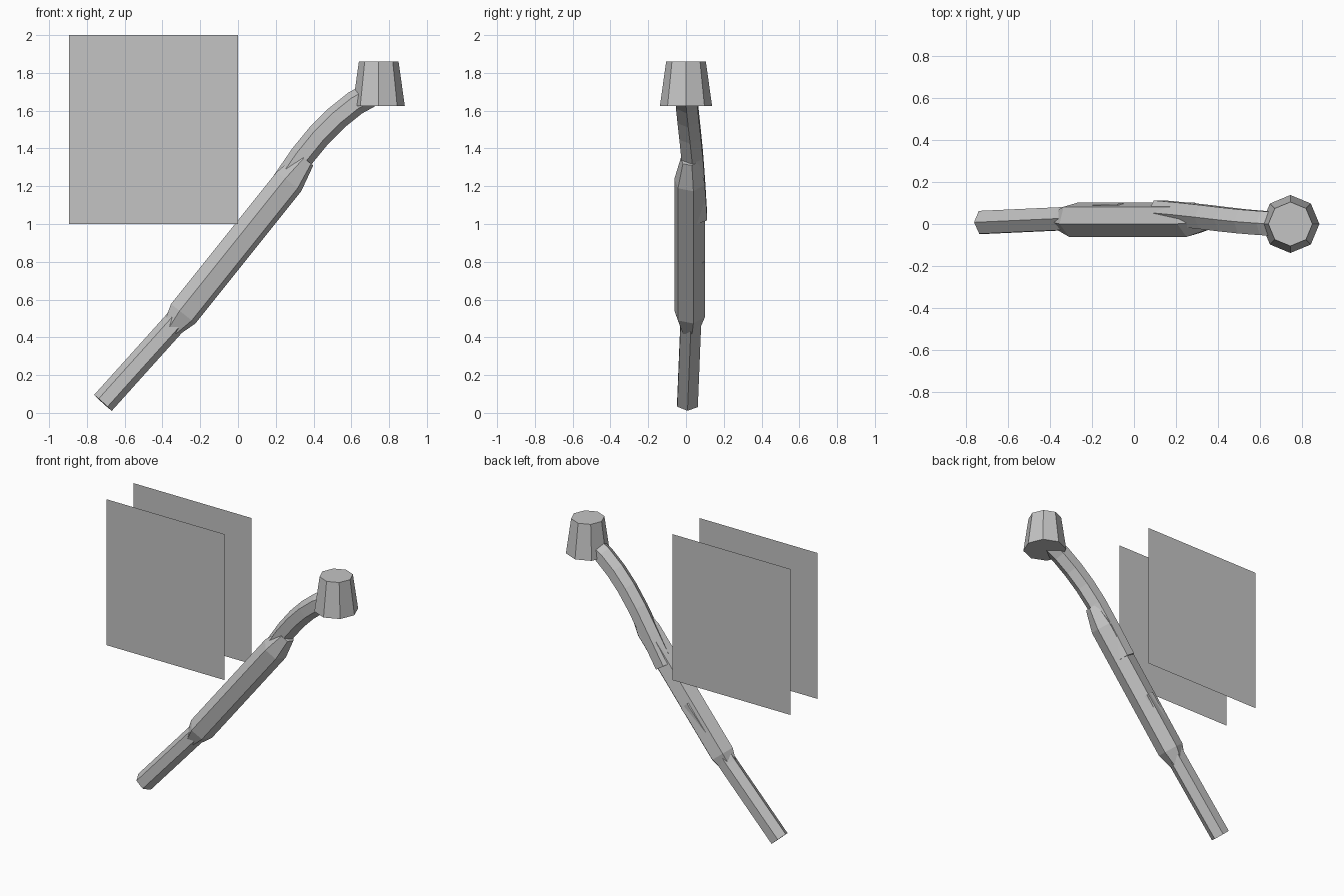
import bpy, bmesh
from math import cos, sin, radians, pi
from mathutils import Vector

cube = bpy.data.objects.get("Cube")
if cube:
    bpy.data.objects.remove(cube, do_unlink=True)

# One plain grey for everything
grey = bpy.data.materials.new("plain_grey")
grey.use_nodes = True
colour = (0.55, 0.55, 0.55, 1)
grey.diffuse_color = colour
grey.node_tree.nodes["Principled BSDF"].inputs["Base Color"].default_value = colour


def finish(bm, name):
    mesh = bpy.data.meshes.new(name)
    bm.to_mesh(mesh)
    bm.free()
    mesh.materials.append(grey)
    obj = bpy.data.objects.new(name, mesh)
    bpy.context.scene.collection.objects.link(obj)
    return obj


def hex_tube(name, path, radii, roll):
    """Six-sided closed tube swept along a path of points."""
    pts = [Vector(p) for p in path]
    bm = bmesh.new()
    rings = []
    for i, (p, r) in enumerate(zip(pts, radii)):
        tangent = (pts[min(i + 1, len(pts) - 1)] - pts[max(i - 1, 0)]).normalized()
        up = tangent.cross(Vector((0, 1, 0))).normalized()
        side = up.cross(tangent)
        angles = [radians(roll + 60 * k) for k in range(6)]
        rings.append([bm.verts.new(p + r * (cos(a) * side + sin(a) * up)) for a in angles])
    for a, b in zip(rings, rings[1:]):
        for k in range(6):
            n = (k + 1) % 6
            bm.faces.new((a[k], a[n], b[n], b[k]))
    bm.faces.new(rings[0])
    bm.faces.new(rings[-1])
    bmesh.ops.recalc_face_normals(bm, faces=bm.faces)
    return finish(bm, name)


# Straight lower tube
hex_tube("lower_tube", [(-0.715, 0.008, 0.053), (-0.34, 0.025, 0.47), (-0.05, 0.042, 0.82)],
         [0.063] * 3, 90)

# Curved upper tube running into the cap
upper_path = [(0.12, 0.055, 1.035), (0.24, 0.044, 1.215), (0.34, 0.033, 1.36),
              (0.43, 0.022, 1.47), (0.52, 0.012, 1.56), (0.62, 0.004, 1.64),
              (0.71, 0, 1.69)]
hex_tube("upper_tube", upper_path, [0.066] * len(upper_path), 90)

# Thicker sleeve with tapered ends, joining both tubes
hex_tube("middle_sleeve", [(-0.355, 0.02, 0.44), (-0.29, 0.02, 0.525),
                           (0.27, 0.02, 1.225), (0.36, 0.02, 1.34)],
         [0.05, 0.085, 0.085, 0.05], 43)

# Eight-sided tapered cap
bm = bmesh.new()
bmesh.ops.create_cone(bm, cap_ends=True, segments=8, radius1=0.138, radius2=0.105, depth=0.235)
cap = finish(bm, "end_cap")
cap.location = (0.745, 0, 1.743)

# Two flat square panels, one on each side
for name, y in (("front_panel", -0.145), ("back_panel", 0.145)):
    bm = bmesh.new()
    corners = [(-0.895, 1), (0, 1), (0, 2), (-0.895, 2)]
    bm.faces.new([bm.verts.new((x, y, z)) for x, z in corners])
    finish(bm, name)
